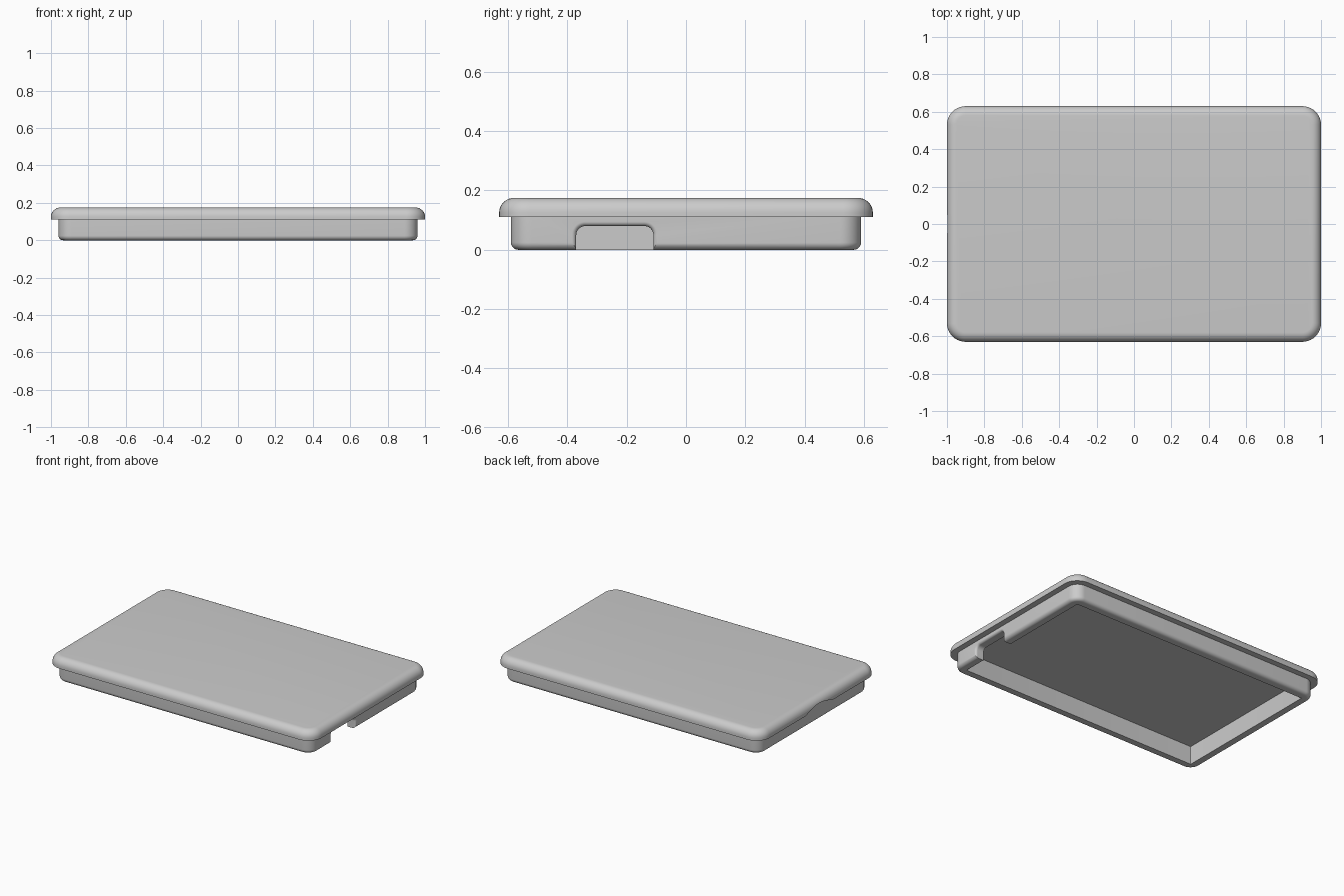
import bpy
import bmesh
import math
from mathutils import Matrix

old = bpy.data.objects.get("Cube")
if old:
    bpy.data.objects.remove(old, do_unlink=True)

# Single plain grey
grey = bpy.data.materials.new("plain grey")
grey.use_nodes = True
GREY = (0.6, 0.6, 0.6, 1)
grey.diffuse_color = GREY
grey.node_tree.nodes["Principled BSDF"].inputs["Base Color"].default_value = GREY


def fillet(radius, steps=8):
    """Quarter-round as (inset, rise) pairs, from upright wall to flat face."""
    angles = [math.pi / 2 * i / steps for i in range(steps + 1)]
    return [(radius * (1 - math.cos(a)), radius * math.sin(a)) for a in angles]


def rounded_rect(width, depth, radius, inset, steps=10):
    """Outline of a rounded rectangle, shrunk by inset."""
    points = []
    r = max(radius - inset, 0.002)
    for quarter in range(4):
        sx = 1 if quarter in (0, 3) else -1
        sy = 1 if quarter < 2 else -1
        cx = sx * (width / 2 - inset - r)
        cy = sy * (depth / 2 - inset - r)
        for i in range(steps + 1):
            a = math.pi / 2 * (quarter + i / steps)
            points.append((cx + r * math.cos(a), cy + r * math.sin(a)))
    return points


def slab(name, width, depth, radius, rings, matrix=Matrix()):
    """Loft rounded rectangles through (inset, height) rings, bottom to top."""
    bm = bmesh.new()
    loops = [[bm.verts.new((x, y, z)) for x, y in rounded_rect(width, depth, radius, inset)]
             for inset, z in rings]
    for low, high in zip(loops, loops[1:]):
        for i in range(len(low)):
            j = (i + 1) % len(low)
            bm.faces.new((low[i], low[j], high[j], high[i]))
    bm.faces.new(loops[0][::-1])
    bm.faces.new(loops[-1])
    bm.transform(matrix)
    mesh = bpy.data.meshes.new(name)
    bm.to_mesh(mesh)
    bm.free()
    obj = bpy.data.objects.new(name, mesh)
    bpy.context.collection.objects.link(obj)
    mesh.materials.append(grey)
    return obj


def cut(obj, cutter):
    """Subtract the cutter and apply the result."""
    mod = obj.modifiers.new("cut", "BOOLEAN")
    mod.operation = "DIFFERENCE"
    mod.solver = "EXACT"
    mod.object = cutter
    bpy.context.view_layer.objects.active = obj
    bpy.ops.object.modifier_apply(modifier=mod.name)


TOP, LIP, CEILING, WALL = 0.175, 0.11, 0.125, 0.06
SKIRT_W, SKIRT_D = 1.92, 1.18

# Lid plate with a rounded top edge
round_top = 0.05
lid = slab("lid_plate", 2.0, 1.26, 0.1,
           [(0, LIP)] + [(d, TOP - round_top + h) for d, h in fillet(round_top)])

# Skirt below the lid with a rounded bottom edge
round_low = 0.025
skirt = slab("skirt", SKIRT_W, SKIRT_D, 0.07,
             [(d, round_low - h) for d, h in reversed(fillet(round_low))] + [(0, LIP + 0.01)])

# Hollow underside
hollow = slab("hollow_cutter", SKIRT_W - 2 * WALL, SKIRT_D - 2 * WALL, 0.002,
              [(0, -0.1), (0, CEILING)])

# Notch through one end wall, flaring softly at the outer face
flare = 0.015
face_x = SKIRT_W / 2
to_side = Matrix(((0, 0, 1, 0), (1, 0, 0, -0.24), (0, 1, 0, 0), (0, 0, 0, 1)))
notch = slab("notch_cutter", 0.26, 0.16, 0.03,
             [(0, face_x - 0.2)]
             + [(-d, face_x - flare + h) for d, h in fillet(flare)]
             + [(-flare, face_x + 0.1)], to_side)

# Shallow finger scoop in the lip at the opposite end
scoop_r = 0.34
bpy.ops.mesh.primitive_cylinder_add(
    vertices=128, radius=scoop_r, depth=0.1,
    location=(-face_x - 0.05, 0, LIP + 0.03 - scoop_r),
    rotation=(0, math.pi / 2, 0))
scoop = bpy.context.object
scoop.name = "scoop_cutter"

cut(lid, hollow)
cut(lid, scoop)
cut(skirt, hollow)
cut(skirt, notch)

for helper in (hollow, notch, scoop):
    bpy.data.objects.remove(helper, do_unlink=True)

# Smooth rounded edges, crisp corners
bpy.ops.object.select_all(action="DESELECT")
for obj in (lid, skirt):
    obj.select_set(True)
bpy.context.view_layer.objects.active = lid
bpy.ops.object.shade_smooth_by_angle(angle=math.radians(30))
